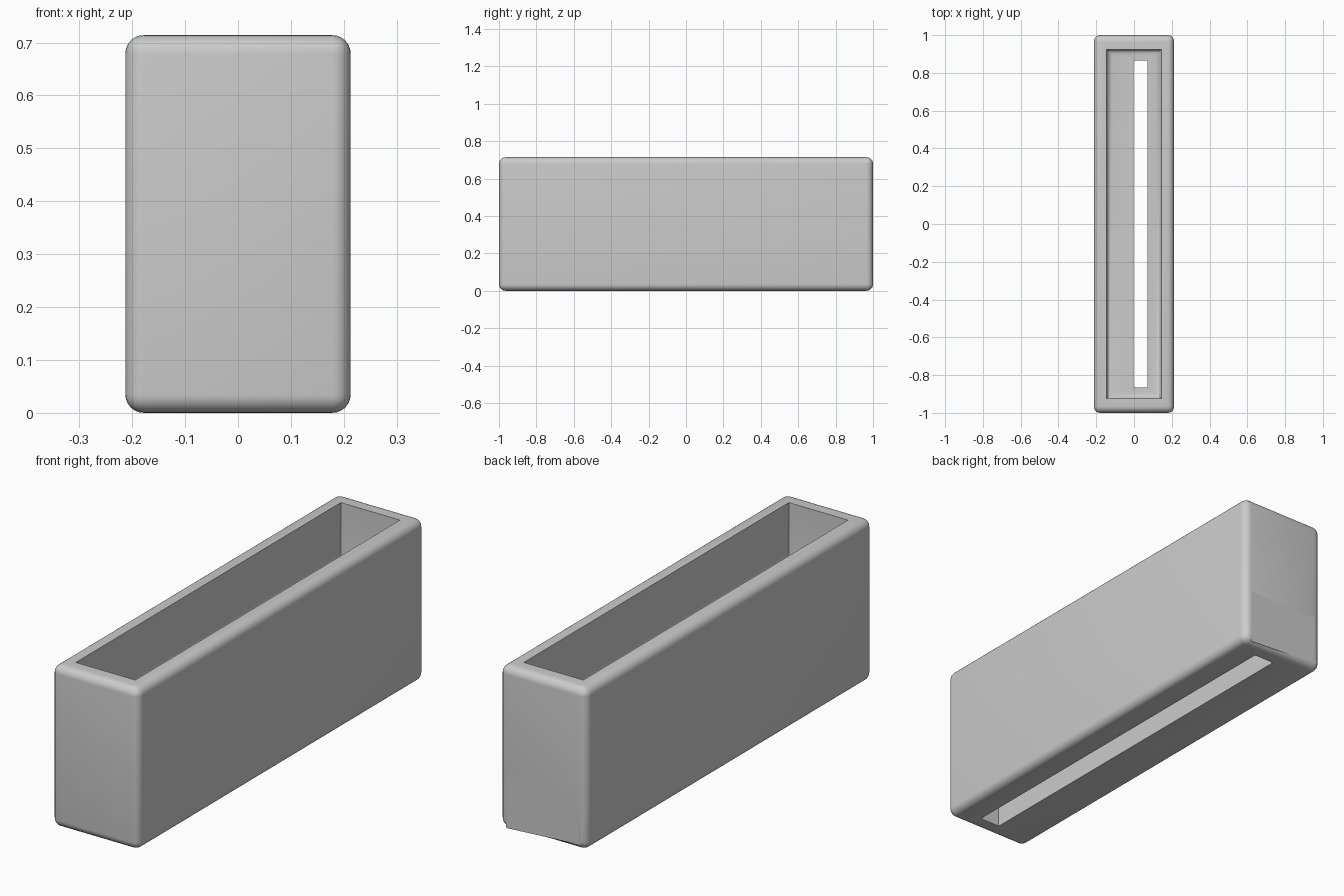
import bpy, bmesh, math

W, L, H, R = 0.213, 1.0, 0.714, 0.035   # half width, half length, height, edge radius

if "Cube" in bpy.data.objects:
    bpy.data.objects.remove(bpy.data.objects["Cube"], do_unlink=True)

grey = bpy.data.materials.new("light grey")
grey.use_nodes = True
colour = (0.6, 0.6, 0.6, 1)
grey.diffuse_color = colour
grey.node_tree.nodes["Principled BSDF"].inputs["Base Color"].default_value = colour


def finish(name, bm):
    bmesh.ops.recalc_face_normals(bm, faces=bm.faces)
    mesh = bpy.data.meshes.new(name)
    bm.to_mesh(mesh)
    bm.free()
    mesh.materials.append(grey)
    obj = bpy.data.objects.new(name, mesh)
    bpy.context.collection.objects.link(obj)
    return obj


def loft(name, rings):
    """Closed solid through stacked rectangles (z, centre x, half x, half y)."""
    bm = bmesh.new()
    loops = [[bm.verts.new((cx + sx * hx, sy * hy, z))
              for sx, sy in ((-1, -1), (1, -1), (1, 1), (-1, 1))]
             for z, cx, hx, hy in rings]
    for a, b in zip(loops, loops[1:]):
        for i in range(4):
            j = (i + 1) % 4
            bm.faces.new((a[i], a[j], b[j], b[i]))
    bm.faces.new(loops[0])
    bm.faces.new(loops[-1])
    return finish(name, bm)


def arc(radius, steps=6):
    """Quarter circle as (inset, rise) pairs."""
    for i in range(steps + 1):
        t = i / steps * math.pi / 2
        yield radius * (1 - math.sin(t)), radius * (1 - math.cos(t))


def combine(target, tool, operation):
    mod = target.modifiers.new(tool.name, "BOOLEAN")
    mod.operation, mod.solver, mod.object = operation, "EXACT", tool
    bpy.context.view_layer.objects.active = target
    bpy.ops.object.modifier_apply(modifier=mod.name)
    bpy.data.objects.remove(tool, do_unlink=True)


# Rounded outer body
bm = bmesh.new()
bmesh.ops.create_cube(bm, size=1)
for v in bm.verts:
    v.co = (v.co.x * 2 * W, v.co.y * 2 * L, (v.co.z + 0.5) * H)
bmesh.ops.bevel(bm, geom=bm.edges[:], offset=R, segments=6, profile=0.5, affect="EDGES")
body = finish("open_box", bm)

# Square-edged foot at the lower back
half = [(W - R, 0.25), (W, 0.21)]
half += [(W - inset, rise) for inset, rise in reversed([(b, a) for a, b in arc(R)])]
bm = bmesh.new()
outline = half + [(-x, z) for x, z in reversed(half)]
face = bm.faces.new([bm.verts.new((x, L - R, z)) for x, z in outline])
ext = bmesh.ops.extrude_face_region(bm, geom=[face])
bmesh.ops.translate(bm, vec=(0, R, 0),
                    verts=[g for g in ext["geom"] if isinstance(g, bmesh.types.BMVert)])
combine(body, finish("back_foot", bm), "UNION")

# Deep tray with a filleted floor
floor, fillet = 0.46, 0.03
tray = [(floor + rise, 0, 0.145 - inset, 0.925 - inset) for inset, rise in arc(fillet)]
tray.append((H + 0.1, 0, 0.145, 0.925))
combine(body, loft("tray_cutter", tray), "DIFFERENCE")

# Offset slot through the floor, wider below and rounded at its upper lip
lip = 0.025
slot = [(-0.1, 0.04, 0.05, 0.92), (0.25, 0.04, 0.05, 0.92),
        (0.25, 0.035, 0.037, 0.865)]
slot += [(floor - rise, 0.035, 0.037 + lip - inset2, 0.865 + lip - inset2)
         for rise, inset2 in ((a, b) for a, b in arc(lip))]
slot.append((floor + 0.1, 0.035, 0.037, 0.865))
combine(body, loft("slot_cutter", slot), "DIFFERENCE")

bpy.ops.object.select_all(action="DESELECT")
body.select_set(True)
bpy.context.view_layer.objects.active = body
bpy.ops.object.shade_smooth_by_angle(angle=math.radians(35))
